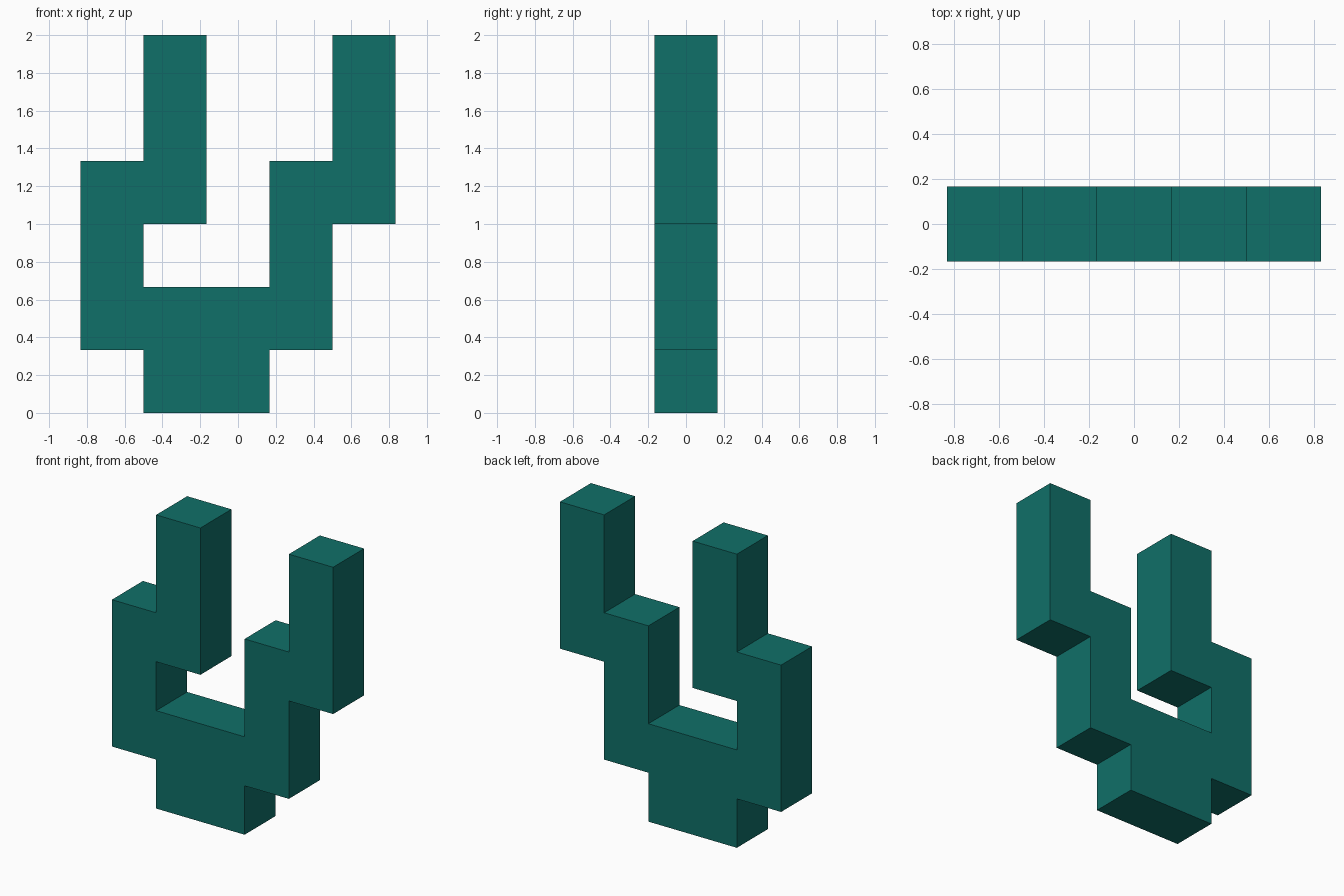
import bpy
import bmesh

if "Cube" in bpy.data.objects:
    bpy.data.objects.remove(bpy.data.objects["Cube"])

U = 1 / 3  # edge of one square block

teal = bpy.data.materials.new("dark teal")
teal.diffuse_color = (0.005, 0.16, 0.14, 1)
teal.use_nodes = True
teal.node_tree.nodes["Principled BSDF"].inputs["Base Color"].default_value = teal.diffuse_color

# Stepped fork outline in block units (x from the left edge, z up)
outline = [(1, 0), (3, 0), (3, 1), (4, 1), (4, 3), (5, 3), (5, 6), (4, 6),
           (4, 4), (3, 4), (3, 2), (1, 2), (1, 3), (2, 3), (2, 6), (1, 6),
           (1, 4), (0, 4), (0, 1), (1, 1)]

# Front face, extruded one block deep
bm = bmesh.new()
front = bm.faces.new([bm.verts.new(((x - 2.5) * U, -U / 2, z * U)) for x, z in outline])
extruded = bmesh.ops.extrude_face_region(bm, geom=[front], use_keep_orig=True)
back_verts = [g for g in extruded["geom"] if isinstance(g, bmesh.types.BMVert)]
bmesh.ops.translate(bm, verts=back_verts, vec=(0, U, 0))
bmesh.ops.recalc_face_normals(bm, faces=bm.faces[:])

mesh = bpy.data.meshes.new("stepped_fork")
bm.to_mesh(mesh)
bm.free()
mesh.materials.append(teal)
fork = bpy.data.objects.new("stepped_fork", mesh)
bpy.context.collection.objects.link(fork)
